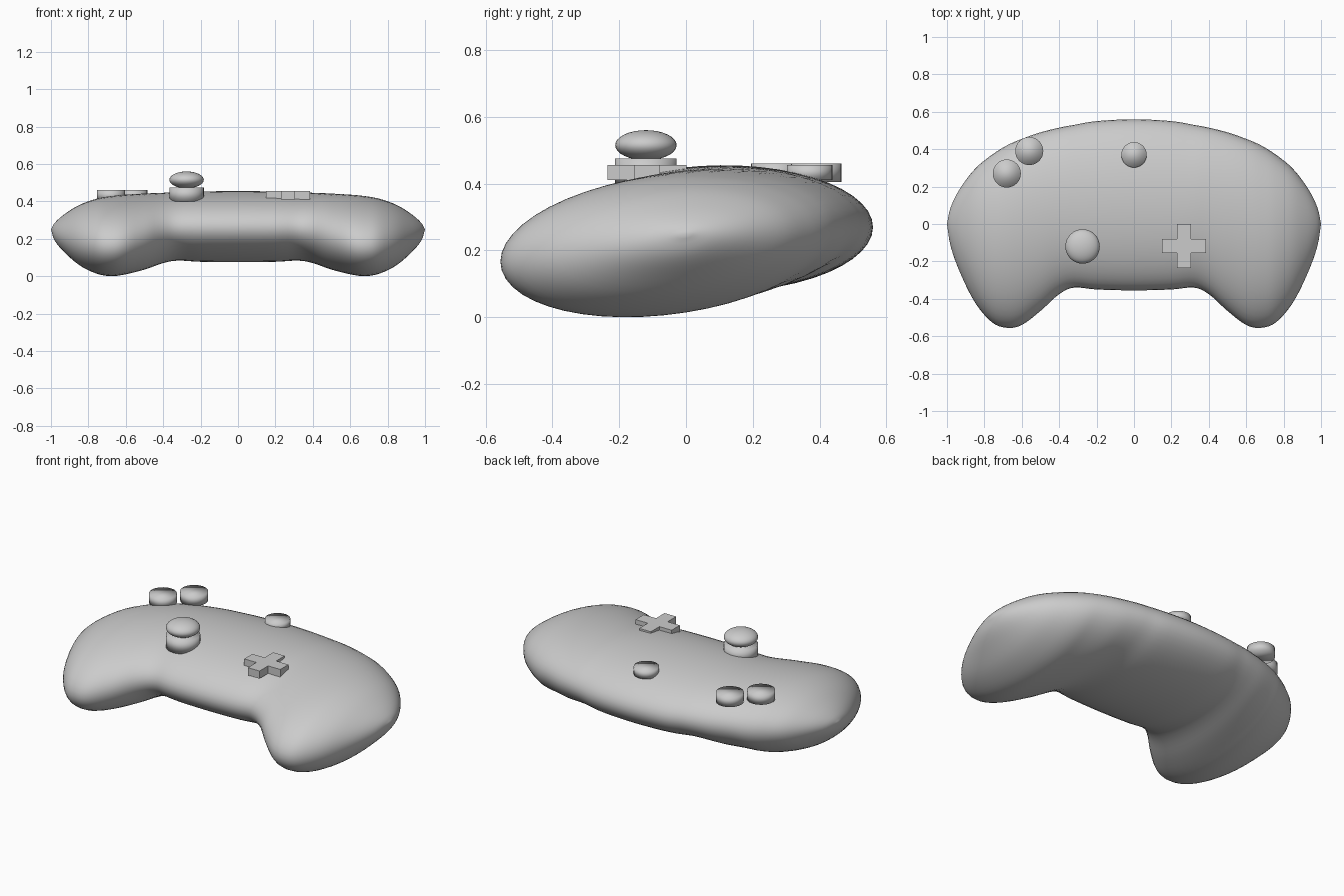
import bpy, bmesh, math
from mathutils import Vector

if "Cube" in bpy.data.objects:
    bpy.data.objects.remove(bpy.data.objects["Cube"], do_unlink=True)

grey = bpy.data.materials.new("plain grey")
grey.use_nodes = True
grey.diffuse_color = (0.6, 0.6, 0.6, 1)
grey.node_tree.nodes["Principled BSDF"].inputs["Base Color"].default_value = grey.diffuse_color


def finish(bm, name, smooth=True):
    """Turn a bmesh into a named object with the shared material."""
    bmesh.ops.recalc_face_normals(bm, faces=bm.faces[:])
    for face in bm.faces:
        face.smooth = smooth
    mesh = bpy.data.meshes.new(name)
    bm.to_mesh(mesh)
    bm.free()
    mesh.materials.append(grey)
    obj = bpy.data.objects.new(name, mesh)
    bpy.context.collection.objects.link(obj)
    return obj


def catmull(a, b, c, d, t):
    return b + (c - a) * (t / 2) + (2 * a - 5 * b + 4 * c - d) * (t * t / 2) \
        + (3 * b - a - 3 * c + d) * (t ** 3 / 2)


def smooth_path(points, steps):
    """Sample a smooth curve through all the points."""
    points = [2 * points[0] - points[1]] + points + [2 * points[-1] - points[-2]]
    path = [catmull(*points[i:i + 4], step / steps)
            for i in range(len(points) - 3) for step in range(steps)]
    return path + [points[-2]]


def section(station, sides):
    """Tilted ellipse across the body at one distance from the middle."""
    x, front, back, low, high = station
    blend = min(max((abs(x) - 0.25) / 0.4, 0), 1)
    tilt = 0.01 + 0.09 * blend * blend * (3 - 2 * blend)
    half = (back - front) / 2
    rise = (high - low) / 2
    height = math.sqrt(max(rise ** 2 - (tilt * half) ** 2, 0))
    ring = []
    for i in range(sides):
        angle = math.tau * i / sides
        y = half * math.cos(angle)
        z = (low + high) / 2 + tilt * y + height * math.sin(angle)
        ring.append(Vector((x, (front + back) / 2 + y, z)))
    return ring


# Body: station values are x, front y, back y, lowest z, highest z
half_stations = [
    (0, -.355, .56, .075, .455),
    (.2, -.35, .55, .077, .453),
    (.32, -.34, .53, .083, .45),
    (.4, -.375, .515, .07, .446),
    (.5, -.465, .49, .035, .442),
    (.6, -.54, .455, .01, .436),
    (.68, -.555, .42, 0, .428),
    (.76, -.525, .37, .015, .413),
    (.85, -.42, .295, .06, .38),
    (.93, -.26, .19, .13, .33),
    (.98, -.12, .09, .19, .285),
    (1, 0, 0, .25, .25),
]
stations = [Vector((-s[0],) + s[1:]) for s in half_stations[:0:-1]]
stations += [Vector(s) for s in half_stations]

bm = bmesh.new()
rings = [[bm.verts.new(p) for p in section(s, 48)] for s in smooth_path(stations, 4)]
for a, b in zip(rings, rings[1:]):
    for i in range(len(a)):
        j = (i + 1) % len(a)
        bm.faces.new((a[i], a[j], b[j], b[i]))
bmesh.ops.remove_doubles(bm, verts=bm.verts[:], dist=0.0005)
finish(bm, "body")


def cylinder(name, x, y, radius, bottom, top):
    """Upright round part with softly shaded rim."""
    bm = bmesh.new()
    bmesh.ops.create_cone(bm, cap_ends=True, segments=32, radius1=radius,
                          radius2=radius, depth=top - bottom)
    finish(bm, name).location = (x, y, (top + bottom) / 2)


# Round buttons
cylinder("outer_button", -.68, .27, .075, .405, .46)
cylinder("inner_button", -.56, .39, .075, .405, .46)
cylinder("menu_button", 0, .37, .068, .41, .455)

# Thumb stick: post and flattened ball cap
cylinder("stick_post", -.275, -.12, .092, .4, .475)
bm = bmesh.new()
bmesh.ops.create_uvsphere(bm, u_segments=32, v_segments=16, radius=1)
bmesh.ops.scale(bm, vec=(.092, .092, .045), verts=bm.verts[:])
finish(bm, "stick_cap").location = (-.275, -.12, .515)

# Direction pad: plus-shaped outline, raised into a slab
arm, reach = .038, .118
outline = []
for quarter in range(4):
    turn = quarter * math.pi / 2
    for x, y in ((reach, -arm), (reach, arm), (arm, arm)):
        outline.append((x * math.cos(turn) - y * math.sin(turn),
                        x * math.sin(turn) + y * math.cos(turn), 0))
bm = bmesh.new()
base = bm.faces.new([bm.verts.new(p) for p in outline])
raised = bmesh.ops.extrude_face_region(bm, geom=[base], use_keep_orig=True)["geom"]
bmesh.ops.translate(bm, vec=(0, 0, .045),
                    verts=[v for v in raised if isinstance(v, bmesh.types.BMVert)])
finish(bm, "direction_pad", smooth=False).location = (.267, -.117, .411)
